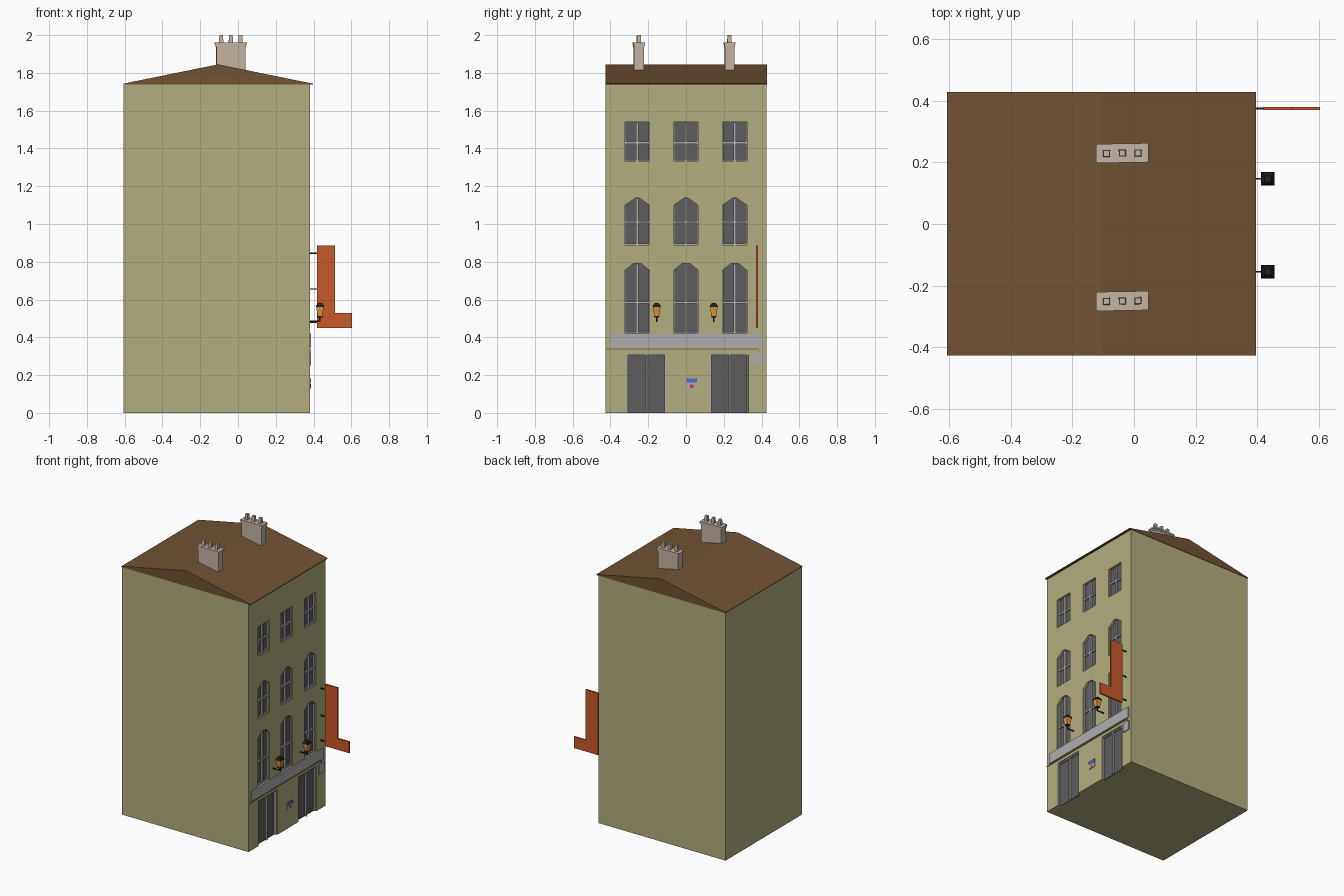
import bpy, bmesh
from math import radians
from mathutils import Matrix

if "Cube" in bpy.data.objects:
    bpy.data.objects.remove(bpy.data.objects["Cube"])

FACE = 0.38  # x of the shop facade


def mat(name, rgb):
    m = bpy.data.materials.new(name)
    m.diffuse_color = (*rgb, 1)
    m.use_nodes = True
    m.node_tree.nodes["Principled BSDF"].inputs["Base Color"].default_value = m.diffuse_color
    return m


WALL = mat("wall_paint", (0.45, 0.42, 0.21))
ROOF = mat("roof_tile", (0.165, 0.088, 0.034))
STONE = mat("chimney_stone", (0.55, 0.46, 0.37))
GLASS = mat("dark_glass", (0.11, 0.11, 0.11))
FRAME = mat("frame_grey", (0.42, 0.42, 0.42))
SIGN = mat("sign_orange", (0.58, 0.10, 0.022))
IRON = mat("black_iron", (0.015, 0.015, 0.015))
AMBER = mat("amber_glass", (0.75, 0.33, 0.04))
BLUE = mat("blue_paint", (0.07, 0.15, 0.6))
RED = mat("red_paint", (0.6, 0.04, 0.06))
CABLE = mat("cable_brown", (0.2, 0.14, 0.05))


def finish(bm, name, material=None):
    bmesh.ops.recalc_face_normals(bm, faces=bm.faces)
    me = bpy.data.meshes.new(name)
    bm.to_mesh(me)
    bm.free()
    ob = bpy.data.objects.new(name, me)
    bpy.context.collection.objects.link(ob)
    if material:
        me.materials.append(material)
    return ob


def add_box(bm, x0, x1, y0, y1, z0, z1):
    bmesh.ops.create_cube(bm, size=1, matrix=Matrix.Translation(
        ((x0 + x1) / 2, (y0 + y1) / 2, (z0 + z1) / 2)) @ Matrix.Diagonal((x1 - x0, y1 - y0, z1 - z0, 1)))


def boxes(name, items, material=None):
    bm = bmesh.new()
    for b in items:
        add_box(bm, *b)
    return finish(bm, name, material)


def add_prism(bm, pts, axis, a, b):
    """Extrude a 2D profile along x (pts are y,z) or y (pts are x,z)."""
    rings = [[bm.verts.new((t, p, q) if axis == 'x' else (p, t, q)) for p, q in pts] for t in (a, b)]
    n = len(pts)
    bm.faces.new(rings[0])
    bm.faces.new(rings[1])
    for i in range(n):
        bm.faces.new((rings[0][i], rings[0][(i + 1) % n], rings[1][(i + 1) % n], rings[1][i]))


def add_frustum(bm, x, y, z0, z1, r0, r1):
    """Square tapered block, half widths r0 at the bottom and r1 at the top."""
    s = 2 ** 0.5
    bmesh.ops.create_cone(bm, cap_ends=True, segments=4, radius1=r0 * s, radius2=r1 * s, depth=z1 - z0,
                          matrix=Matrix.Translation((x, y, (z0 + z1) / 2)) @ Matrix.Rotation(radians(45), 4, 'Z'))


# openings: outline (y,z), with mullion positions
def window_outline(y, z0, shoulder, top, flat):
    w = 0.064
    if top == shoulder:
        return [(y - w, z0), (y + w, z0), (y + w, top), (y - w, top)]
    return [(y - w, z0), (y + w, z0), (y + w, shoulder), (y + flat, top), (y - flat, top), (y - w, shoulder)]


cut, glass, bars = bmesh.new(), bmesh.new(), []
DEPTH = 0.022
for z0, shoulder, top, flat, rail in ((0.42, 0.755, 0.79, 0.022, 0.585),
                                      (0.89, 1.10, 1.137, 0.01, 1.01),
                                      (1.332, 1.54, 1.54, 0, 1.43)):
    for y in (-0.258, 0, 0.258):
        o = window_outline(y, z0, shoulder, top, flat)
        add_prism(cut, o, 'x', FACE - DEPTH, FACE + 0.1)
        add_prism(glass, o, 'x', FACE - DEPTH - 0.005, FACE - DEPTH + 0.004)
        bars += [(FACE - DEPTH, FACE - 0.006, y - 0.006, y + 0.006, z0, top - 0.003),
                 (FACE - DEPTH, FACE - 0.008, y - 0.064, y + 0.064, rail - 0.006, rail + 0.006),
                 (FACE - DEPTH, FACE - 0.008, y - 0.064, y + 0.064, z0, z0 + 0.008)]
        for s in (-0.0615, 0.0615):
            bars.append((FACE - DEPTH, FACE - 0.008, y + s - 0.0025, y + s + 0.0025, z0, shoulder))

doors, door_bars = [], []
for y0, y1 in ((-0.315, -0.105), (0.128, 0.33)):
    mid = (y0 + y1) / 2
    add_box(cut, FACE - DEPTH, FACE + 0.1, y0, y1, -0.05, 0.315)
    doors.append((FACE - DEPTH - 0.005, FACE - DEPTH + 0.004, y0, y1, 0, 0.315))
    for y in (y0 + 0.003, mid, y1 - 0.006):
        door_bars.append((FACE - DEPTH, FACE - 0.006, y - 0.004, y + 0.004, 0, 0.315))
    door_bars.append((FACE - DEPTH, FACE - 0.006, y0, y1, 0.307, 0.315))

# walls with the openings cut into the facade
walls = boxes("walls", [(-0.605, FACE, -0.425, 0.425, 0, 1.74)], WALL)
cutter = finish(cut, "opening_cutter")
cutter.hide_render = True
mod = walls.modifiers.new("openings", 'BOOLEAN')
mod.object = cutter
mod.solver = 'EXACT'
bpy.context.view_layer.objects.active = walls
bpy.ops.object.modifier_apply(modifier=mod.name)
bpy.data.objects.remove(cutter)

finish(glass, "window_glass", GLASS)
boxes("window_frames", bars, FRAME)
boxes("door_panels", doors, GLASS)
boxes("door_frames", door_bars, FRAME)

# gabled roof
bm = bmesh.new()
add_prism(bm, [(-0.607, 1.738), (0.396, 1.738), (0.396, 1.743), (-0.105, 1.845), (-0.607, 1.743)], 'y', -0.427, 0.428)
finish(bm, "roof", ROOF)

# chimneys with cap and three square pots
for name, y in (("chimney_front", -0.25), ("chimney_back", 0.23)):
    bm = bmesh.new()
    add_box(bm, -0.077, 0.077, -0.026, 0.026, 1.76, 1.945)
    add_box(bm, -0.081, 0.081, -0.028, 0.028, 1.938, 1.95)
    add_box(bm, -0.085, 0.085, -0.031, 0.031, 1.95, 1.962)
    for x in (-0.051, 0, 0.051):
        add_frustum(bm, x, 0, 1.96, 2.0, 0.0115, 0.0095)
    ob = finish(bm, name, STONE)
    ob.location = (-0.038, y, 0)
    ob.rotation_euler.z = radians(1)

# shop front fascia, cable and alarm box
boxes("shop_fascia", [(FACE - 0.005, FACE + 0.006, -0.4, 0.402, 0.345, 0.42)], FRAME)
boxes("cable", [(FACE - 0.002, FACE + 0.003, -0.425, 0.385, 0.335, 0.34),
                (FACE - 0.002, FACE + 0.003, 0.38, 0.385, 0.31, 0.34)], CABLE)
boxes("alarm_box", [(FACE - 0.002, FACE + 0.006, 0.35, 0.407, 0.25, 0.318)], FRAME)

# wall notice between the doors
boxes("notice_board", [(FACE - 0.002, FACE + 0.004, 0.003, 0.058, 0.127, 0.186)], FRAME)
boxes("notice_header", [(FACE, FACE + 0.006, 0.003, 0.058, 0.161, 0.183)], BLUE)
boxes("notice_square", [(FACE, FACE + 0.006, 0.022, 0.04, 0.132, 0.151)], RED)

# projecting L-shaped sign on three brackets
bm = bmesh.new()
add_prism(bm, [(0.418, 0.45), (0.604, 0.45), (0.604, 0.53), (0.514, 0.53), (0.514, 0.885), (0.418, 0.885)],
          'y', 0.37, 0.38)
finish(bm, "hanging_sign", SIGN)
boxes("sign_brackets", [(FACE - 0.01, 0.425, 0.372, 0.378, z - 0.003, z + 0.003) for z in (0.48, 0.655, 0.845)], IRON)

# wall lanterns
for name, y in (("left", -0.155), ("right", 0.147)):
    x = 0.434
    bm = bmesh.new()
    add_box(bm, FACE - 0.01, x + 0.004, y - 0.003, y + 0.003, 0.482, 0.488)   # arm
    add_box(bm, x - 0.004, x + 0.004, y - 0.004, y + 0.004, 0.482, 0.512)     # stem
    add_frustum(bm, x, y, 0.506, 0.512, 0.012, 0.014)                          # base
    add_frustum(bm, x, y, 0.56, 0.57, 0.022, 0.02)                             # eave
    add_frustum(bm, x, y, 0.57, 0.582, 0.018, 0.01)                            # cap
    finish(bm, name + "_lantern_iron", IRON)
    bm = bmesh.new()
    add_frustum(bm, x, y, 0.511, 0.561, 0.0125, 0.02)
    finish(bm, name + "_lantern_glass", AMBER)
